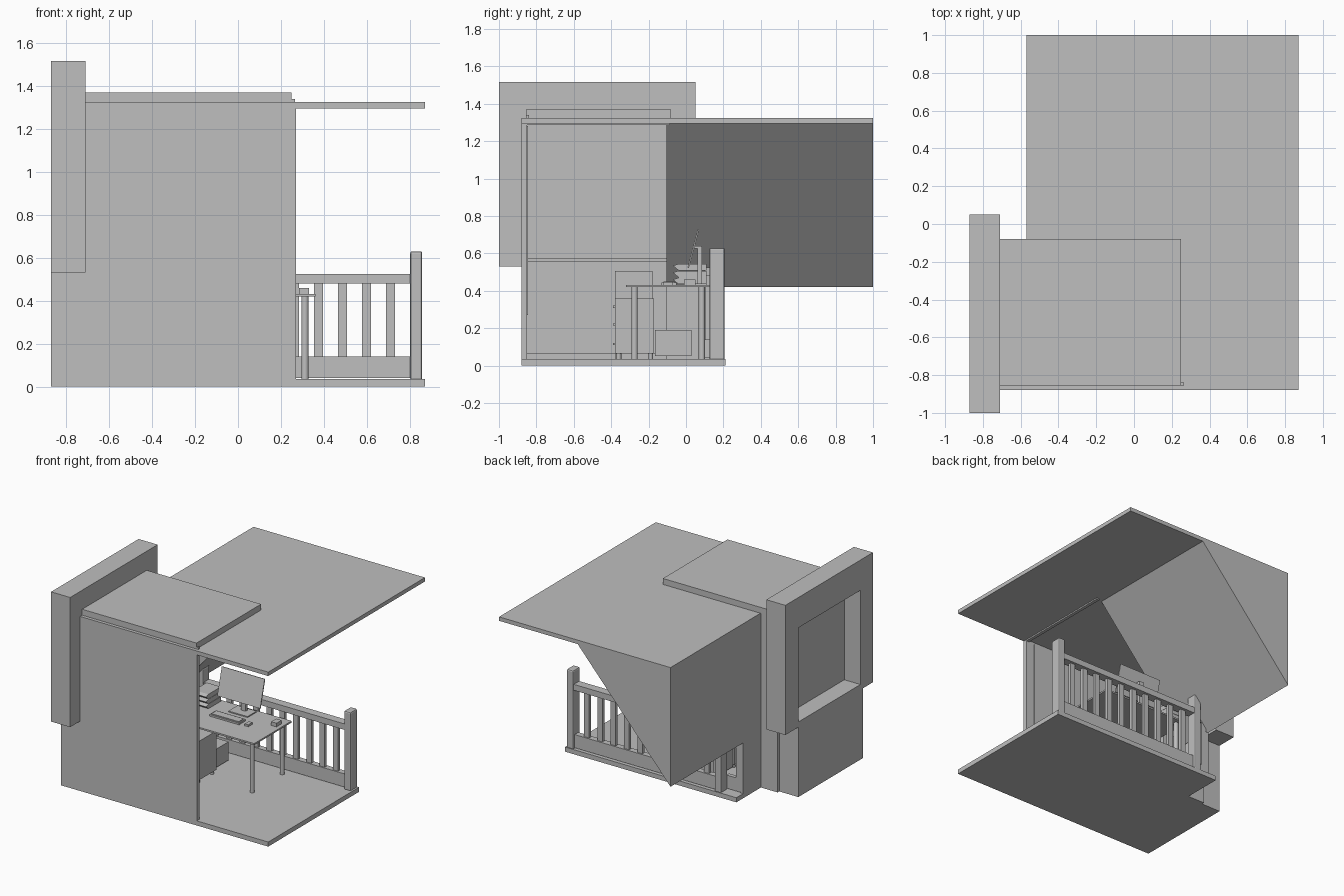
import bpy, bmesh, math

if "Cube" in bpy.data.objects:
    bpy.data.objects.remove(bpy.data.objects["Cube"])

grey = bpy.data.materials.new("plain_grey")
grey.use_nodes = True
COLOUR = (0.52, 0.52, 0.52, 1)
grey.diffuse_color = COLOUR
grey.node_tree.nodes["Principled BSDF"].inputs["Base Color"].default_value = COLOUR


def finish(name, bm):
    bmesh.ops.recalc_face_normals(bm, faces=bm.faces)
    mesh = bpy.data.meshes.new(name)
    bm.to_mesh(mesh)
    bm.free()
    mesh.materials.append(grey)
    obj = bpy.data.objects.new(name, mesh)
    bpy.context.collection.objects.link(obj)
    return obj


def box(name, xs, ys, zs, tilt=0):
    """Box between the given limits, optionally tilted about x."""
    bm = bmesh.new()
    bmesh.ops.create_cube(bm, size=1)
    for v in bm.verts:
        v.co.x *= xs[1] - xs[0]
        v.co.y *= ys[1] - ys[0]
        v.co.z *= zs[1] - zs[0]
    obj = finish(name, bm)
    obj.location = [sum(r) / 2 for r in (xs, ys, zs)]
    obj.rotation_euler.x = tilt
    return obj


def prism(name, profile, axis, lo, hi):
    """Extrude a closed profile along x or y."""
    bm = bmesh.new()
    place = (lambda p, t: (p[0], t, p[1])) if axis == "y" else (lambda p, t: (t, p[0], p[1]))
    face = bm.faces.new([bm.verts.new(place(p, lo)) for p in profile])
    new = bmesh.ops.extrude_face_region(bm, geom=[face])["geom"]
    for v in new:
        if isinstance(v, bmesh.types.BMVert):
            v.co["xyz".index(axis)] = hi
    return finish(name, bm)


def cylinder(name, x, y, z0, z1, r):
    bm = bmesh.new()
    bmesh.ops.create_cone(bm, cap_ends=True, segments=16, radius1=r, radius2=r, depth=z1 - z0)
    obj = finish(name, bm)
    obj.location = (x, y, (z0 + z1) / 2)
    for poly in obj.data.polygons:
        poly.use_smooth = abs(poly.normal.z) < 0.5
    return obj


# Floor, walls and roof
XL, XW, XR = -0.71, -0.57, 0.87
FRONT, BACK = -0.88, -0.085
box("floor", (XW, XR), (FRONT, 0.21), (0, 0.035))
box("floor_extension", (XL, XW), (FRONT, BACK), (0, 0.035))
box("front_wall", (XL, 0.27), (FRONT, -0.85), (0, 1.295))
box("rear_stub_wall", (XL, XW), (-0.105, BACK), (0, 1.295))
box("low_side_wall", (XW, -0.55), (-0.105, 0.13), (0, 0.42))
box("roof", (XW, XR), (FRONT, 1.0), (1.295, 1.325))
box("roof_extension", (XL, XW), (FRONT, BACK), (1.295, 1.325))
box("upper_roof", (XL, 0.25), (-0.855, -0.08), (1.325, 1.37))
box("roof_step", (0.25, 0.265), (-0.855, -0.84), (1.325, 1.34))
box("ceiling_trim", (0.245, 0.27), (-0.85, -0.085), (1.285, 1.295))
box("wall_panel", (XL, 0.2), (-0.858, -0.845), (0.27, 1.28))
box("skirting", (XL, -0.7), (-0.85, -0.105), (0.035, 0.065))

# Sloping mass under the rear of the roof
prism("sloping_mass", [(XW, 0.42), (0.21, 1.295), (XW, 1.295)], "y", -0.105, 1.0)

# Window surround, pane and base
XO = -0.87
box("window_base", (XO, XL), (FRONT, -0.105), (0, 0.53))
box("window_frame_bottom", (XO, XL), (-1.0, 0.05), (0.53, 0.57))
box("window_frame_top", (XO, XL), (-1.0, 0.05), (1.285, 1.515))
box("window_frame_front", (XO, XL), (-1.0, -0.85), (0.57, 1.285))
box("window_frame_back", (XO, XL), (-0.105, 0.05), (0.57, 1.285))
box("window_pane", (-0.735, -0.725), (-0.85, -0.105), (0.57, 1.285))
box("window_sill", (XL, -0.7), (-0.85, -0.105), (0.555, 0.572))

# Rear railing
for side, x in (("left", 0.83), ("right", -0.41)):
    post = box(side + "_railing_post", (x - 0.028, x + 0.028), (0.125, 0.207), (0.03, 0.63))
    bevel = post.modifiers.new("soft_edges", "BEVEL")
    bevel.width = 0.01
    bevel.segments = 2
box("top_rail", (-0.41, 0.81), (0.135, 0.2), (0.48, 0.525))
box("bottom_rail", (-0.41, 0.81), (0.145, 0.19), (0.04, 0.14))
for i in range(10):
    x = 0.71 - 0.112 * i
    box("baluster", (x - 0.021, x + 0.021), (0.155, 0.18), (0.14, 0.48))
box("short_top_rail", (-0.55, -0.43), (0.1, 0.13), (0.48, 0.525))
box("short_bottom_rail", (-0.55, -0.43), (0.1, 0.13), (0.04, 0.14))
box("short_baluster", (-0.55, -0.51), (0.105, 0.13), (0.14, 0.48))

# Desk
box("desk_top", (-0.36, 0.36), (-0.32, 0.13), (0.42, 0.432))
for x in (-0.312, 0.312):
    for y in (-0.275, 0.085):
        cylinder("desk_leg", x, y, 0.035, 0.42, 0.017)

# Monitor on a stand
box("monitor_screen", (-0.18, 0.18), (0.035, 0.043), (0.52, 0.73), math.radians(-15))
box("monitor_column", (-0.02, 0.02), (0.062, 0.085), (0.435, 0.64))
box("monitor_arm", (-0.02, 0.02), (0.043, 0.085), (0.625, 0.64))
box("monitor_base", (-0.08, 0.08), (0.0, 0.11), (0.432, 0.44))

# Desk items
box("keyboard", (-0.15, 0.1), (-0.13, -0.05), (0.432, 0.445))
box("keyboard_keys", (-0.14, 0.09), (-0.12, -0.06), (0.445, 0.45))
box("mouse", (0.14, 0.17), (-0.12, -0.07), (0.432, 0.447))
box("desk_box", (0.285, 0.33), (-0.01, 0.05), (0.432, 0.46))
for i in range(3):
    z = 0.435 + 0.037 * i
    prism("paper_tray", [(-0.04, z), (0.11, z), (0.11, z + 0.035), (-0.04, z + 0.035),
                         (-0.07, z + 0.025)], "x", -0.34, -0.22)

# Drawer unit on casters
box("drawer_unit", (-0.29, -0.06), (-0.38, -0.17), (0.065, 0.36))
for z in (0.115, 0.22, 0.315):
    box("drawer_handle", (-0.22, -0.07), (-0.39, -0.38), (z - 0.006, z + 0.006))
for x in (-0.265, -0.085):
    for y in (-0.36, -0.19):
        cylinder("caster", x, y, 0.035, 0.066, 0.014)

# Storage behind the desk
box("computer_case", (-0.28, -0.1), (-0.165, 0.03), (0.05, 0.19))
box("cabinet", (-0.66, -0.42), (-0.38, -0.18), (0.035, 0.505))
